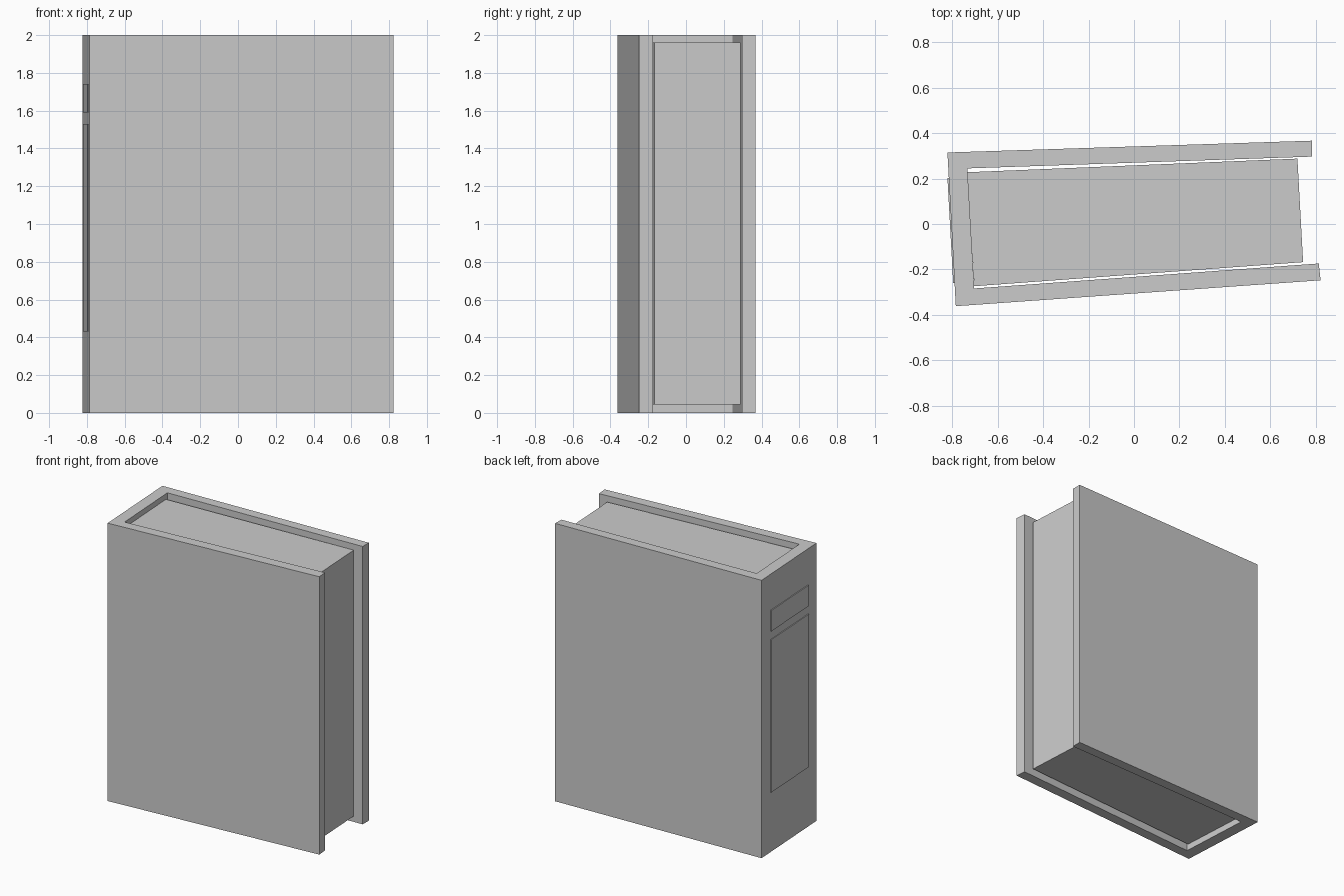
import bpy
import bmesh
from mathutils import Vector

cube = bpy.data.objects.get("Cube")
if cube:
    bpy.data.objects.remove(cube, do_unlink=True)

GREY = (0.6, 0.6, 0.6, 1.0)
grey = bpy.data.materials.new("plain grey")
grey.use_nodes = True
grey.diffuse_color = GREY
grey.node_tree.nodes["Principled BSDF"].inputs["Base Color"].default_value = GREY


def prism(name, outline, bottom, top):
    """Extrude a plan outline upwards into a closed solid."""
    bm = bmesh.new()
    base = bm.faces.new([bm.verts.new((x, y, bottom)) for x, y in outline])
    grown = bmesh.ops.extrude_face_region(bm, geom=[base])["geom"]
    verts = [g for g in grown if isinstance(g, bmesh.types.BMVert)]
    bmesh.ops.translate(bm, verts=verts, vec=(0, 0, top - bottom))
    bmesh.ops.recalc_face_normals(bm, faces=bm.faces)
    mesh = bpy.data.meshes.new(name)
    bm.to_mesh(mesh)
    bm.free()
    mesh.materials.append(grey)
    obj = bpy.data.objects.new(name, mesh)
    bpy.context.collection.objects.link(obj)
    return obj


# Cover: back board, spine and front board as one folded profile
spine_back = Vector((-0.822, 0.315))
spine_front = Vector((-0.785, -0.362))
prism("cover", [
    spine_back, (0.785, 0.367), (0.785, 0.297), (-0.734, 0.245),
    (-0.704, -0.284), (0.814, -0.174), (0.822, -0.248), spine_front,
], 0, 2)

# Page block, slightly shorter than the cover
prism("pages", [
    (-0.734, 0.228), (0.72, 0.288), (0.745, -0.168), (-0.704, -0.274),
], 0.045, 1.96)

# Thin raised label plates on the spine
along = spine_front - spine_back
outward = Vector((along.y, -along.x)).normalized() * 0.006
near = spine_back + along * 0.165
far = spine_back + along * 0.85
for name, bottom, top in (("title_plate", 0.43, 1.53), ("top_plate", 1.59, 1.74)):
    prism(name, [near, far, far + outward, near + outward], bottom, top)
